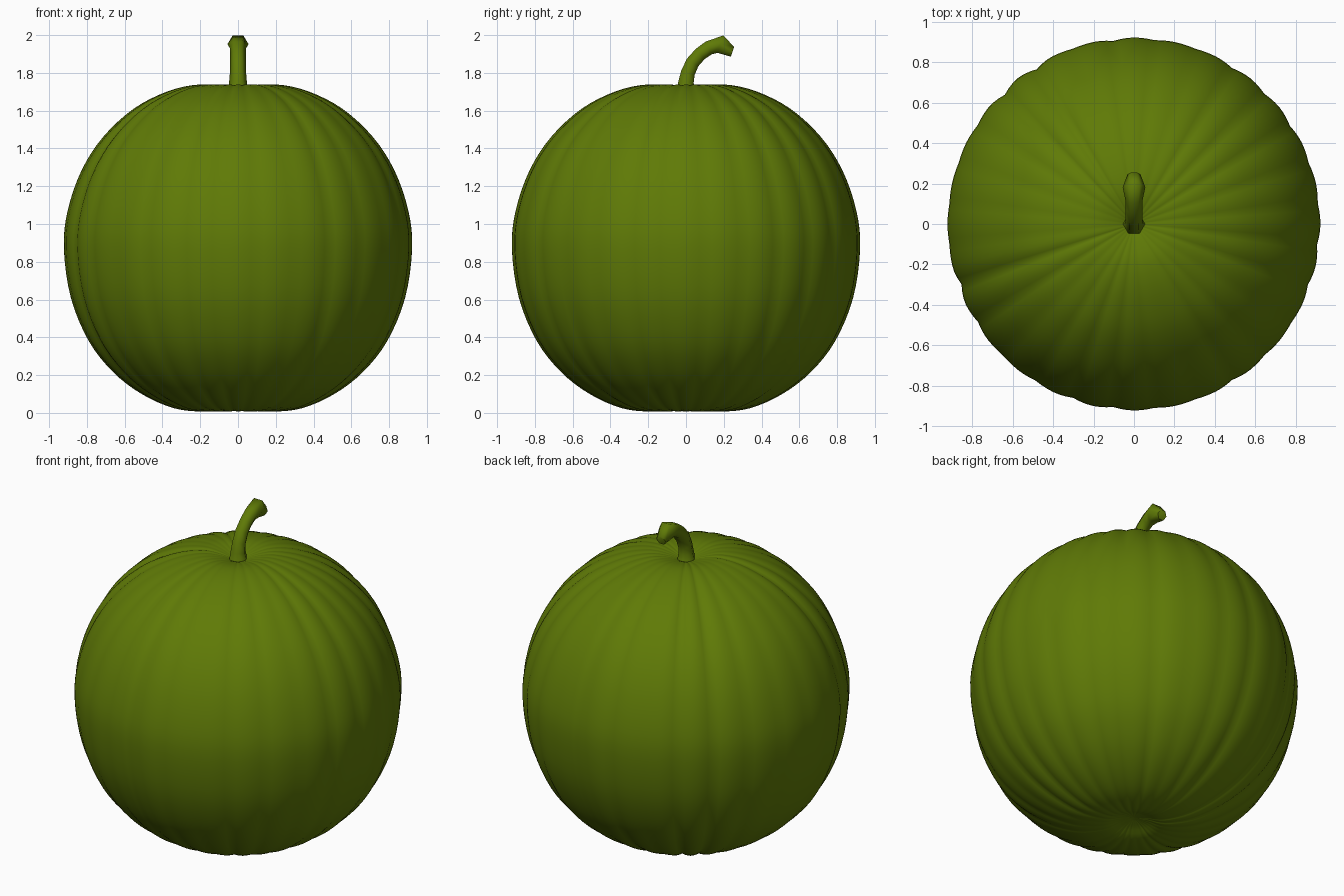
import bpy, bmesh, math, random
from mathutils import Vector

if "Cube" in bpy.data.objects:
    bpy.data.objects.remove(bpy.data.objects["Cube"])

random.seed(4)

green = bpy.data.materials.new("melon green")
green.diffuse_color = (0.115, 0.195, 0.002, 1)
green.use_nodes = True
green.node_tree.nodes["Principled BSDF"].inputs["Base Color"].default_value = green.diffuse_color


def skin(name, rings, angle):
    """Join rings of points into a closed tube with capped ends."""
    bm = bmesh.new()
    loops = [[bm.verts.new(p) for p in ring] for ring in rings]
    n = len(loops[0])
    for a, b in zip(loops, loops[1:]):
        for i in range(n):
            j = (i + 1) % n
            bm.faces.new((a[i], a[j], b[j], b[i]))
    bm.faces.new(loops[0][::-1])
    bm.faces.new(loops[-1])
    bmesh.ops.recalc_face_normals(bm, faces=bm.faces)
    mesh = bpy.data.meshes.new(name)
    bm.to_mesh(mesh)
    bm.free()
    mesh.materials.append(green)
    obj = bpy.data.objects.new(name, mesh)
    bpy.context.collection.objects.link(obj)
    bpy.ops.object.select_all(action='DESELECT')
    obj.select_set(True)
    bpy.context.view_layer.objects.active = obj
    bpy.ops.object.shade_smooth_by_angle(angle=math.radians(angle))
    return obj


def smooth_path(pts, steps):
    """Catmull-Rom curve through 2D points."""
    p = [Vector(q) for q in pts]
    p = [2 * p[0] - p[1]] + p + [2 * p[-1] - p[-2]]
    out = []
    for k in range(1, len(p) - 2):
        a, b, c, d = p[k - 1:k + 3]
        for s in range(steps):
            t = s / steps
            out.append(0.5 * (2 * b + (c - a) * t + (2 * a - 5 * b + 4 * c - d) * t * t
                              + (3 * b - a - 3 * c + d) * t ** 3))
    return out + [p[-2]]


# Melon body: turned profile with shallow irregular ribs and dimpled poles
profile = [(0.01, 0.05), (0.08, 0.035), (0.18, 0.008), (0.34, 0.025), (0.51, 0.10),
           (0.66, 0.215), (0.79, 0.38), (0.885, 0.61), (0.922, 0.87), (0.902, 1.07),
           (0.83, 1.28), (0.715, 1.46), (0.55, 1.612), (0.37, 1.703), (0.21, 1.738),
           (0.09, 1.722), (0.01, 1.69)]
RIBS, SUB = 28, 6
depth = [random.choice((0.004, 0.008, 0.012, 0.02)) for _ in range(RIBS)]
rings = []
for r, z in smooth_path(profile, 4):
    ring = []
    fade = min(1, r / 0.6)
    for i in range(RIBS * SUB):
        t = (i / SUB) % 1
        rib = i // SUB
        # each groove keeps its own depth on both sides
        d = depth[rib] if t < 0.5 else depth[(rib + 1) % RIBS]
        a = math.tau * (i / SUB - 0.5) / RIBS + math.pi / 2
        k = 1 - d * fade * (1 - math.sin(math.pi * t))
        ring.append((r * k * math.cos(a), r * k * math.sin(a), 0.87 + (z - 0.87) * k))
    rings.append(ring)
skin("melon_body", rings, 60)

# Curved six-sided stem: (y, z, radius) along the bend, flared at the cut tip
stem = [(0.0, 1.66, 0.075), (0.0, 1.70, 0.056), (0.0, 1.75, 0.047), (0.01, 1.80, 0.043),
        (0.035, 1.855, 0.042), (0.075, 1.90, 0.041), (0.12, 1.932, 0.043),
        (0.182, 1.952, 0.056), (0.246, 1.912, 0.032)]
SIDES = 6
rings = []
for k, (y, z, r) in enumerate(stem):
    a, b = stem[max(k - 1, 0)], stem[min(k + 1, len(stem) - 1)]
    tangent = Vector((0, b[0] - a[0], b[1] - a[1])).normalized()
    if k >= len(stem) - 2:
        tangent = Vector((0, 0.95, -0.31))
    side = Vector((1, 0, 0))
    up = side.cross(tangent)
    rings.append([Vector((0, y, z)) + r * (side * math.cos(math.tau * i / SIDES)
                                           + up * math.sin(math.tau * i / SIDES))
                  for i in range(SIDES)])
skin("stem", rings, 65)
